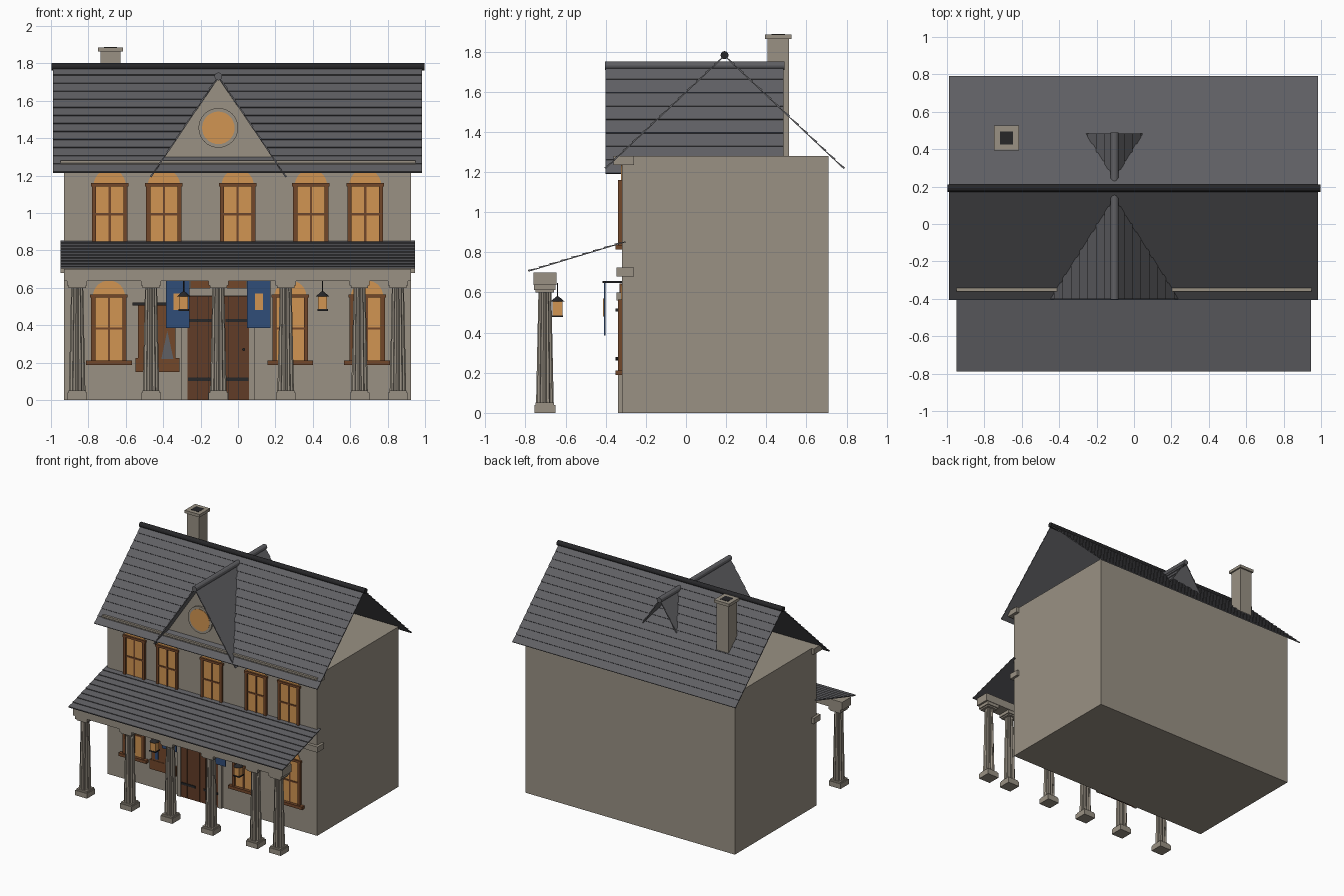
import bpy, bmesh, math
from mathutils import Vector, Matrix

if "Cube" in bpy.data.objects:
    bpy.data.objects.remove(bpy.data.objects["Cube"])


def material(name, rgb):
    m = bpy.data.materials.new(name)
    m.use_nodes = True
    m.diffuse_color = (*rgb, 1)
    m.node_tree.nodes["Principled BSDF"].inputs["Base Color"].default_value = (*rgb, 1)
    return m


STONE = material("warm_stone", (0.32, 0.283, 0.23))
SLATE = material("grey_slate", (0.115, 0.115, 0.125))
DARK = material("dark_metal", (0.02, 0.02, 0.022))
WOOD = material("brown_wood", (0.17, 0.063, 0.023))
DOOR = material("door_wood", (0.12, 0.045, 0.02))
GLOW = material("amber_glass", (0.64, 0.3, 0.085))
BLUE = material("blue_cloth", (0.03, 0.075, 0.19))

FRONT = -0.32   # front wall plane
MID = -0.105    # axis of door and dormer


def finish(name, bm, mat):
    bmesh.ops.recalc_face_normals(bm, faces=bm.faces)
    me = bpy.data.meshes.new(name)
    bm.to_mesh(me)
    bm.free()
    me.materials.append(mat)
    ob = bpy.data.objects.new(name, me)
    bpy.context.collection.objects.link(ob)
    return ob


def box(name, x, y, z, mat):
    bm = bmesh.new()
    size = [r[1] - r[0] for r in (x, y, z)]
    mid = [(r[1] + r[0]) / 2 for r in (x, y, z)]
    bmesh.ops.create_cube(bm, size=1, matrix=Matrix.Translation(mid) @ Matrix.Diagonal((*size, 1)))
    return finish(name, bm, mat)


def plate(name, cx, half, z0, z1, depth, mat, back=FRONT):
    """Flat piece standing off the front wall."""
    return box(name, (cx - half, cx + half), (back - depth, back), (z0, z1), mat)


def prism(name, pts, axis, lo, hi, mat):
    """Extrude a profile of (x or y, z) points along the other ground axis."""
    bm = bmesh.new()
    place = (lambda p, t: (t, p[0], p[1])) if axis == "x" else (lambda p, t: (p[0], t, p[1]))
    face = bm.faces.new([bm.verts.new(place(p, lo)) for p in pts])
    ext = bmesh.ops.extrude_face_region(bm, geom=[face])
    shift = Vector(place((0, 0), hi - lo))
    bmesh.ops.translate(bm, vec=shift, verts=[v for v in ext["geom"] if isinstance(v, bmesh.types.BMVert)])
    return finish(name, bm, mat)


def slope(name, top, eave, courses, axis, lo, hi):
    """Thin roof plane with overlapping slate courses."""
    a, b = Vector(top), Vector(eave)
    d = b - a
    n = Vector((-d.y, d.x)).normalized()
    if n.y < 0:
        n = -n
    pts = [a]
    for i in range(courses):
        pts += [a + d * i / courses + n * 0.004, a + d * (i + 1) / courses + n * 0.01]
    return prism(name, pts + [b], axis, lo, hi, SLATE)


def cylinder(name, centre, axis, r1, r2, length, mat, sides=24):
    bm = bmesh.new()
    turn = {"x": Matrix.Rotation(math.pi / 2, 4, "Y"), "y": Matrix.Rotation(math.pi / 2, 4, "X"),
            "z": Matrix.Identity(4)}[axis]
    bmesh.ops.create_cone(bm, cap_ends=True, segments=sides, radius1=r1, radius2=r2,
                          depth=length, matrix=Matrix.Translation(centre) @ turn)
    return finish(name, bm, mat)


# Main block and stone bands
box("house_walls", (-0.93, 0.925), (FRONT, 0.71), (0, 1.28), STONE)
box("cornice", (-0.95, 0.95), (-0.36, -0.26), (1.235, 1.28), STONE)
box("middle_band", (-0.95, 0.945), (-0.345, -0.26), (0.68, 0.725), STONE)

# Main roof, open at the gable ends
for label, y in (("front", -0.4), ("back", 0.785)):
    slope("roof_" + label, (0.192, 1.775), (y, 1.215), 13, "x", -0.99, 0.985)
cylinder("roof_ridge", (0, 0.192, 1.782), "x", 0.02, 0.02, 1.995, DARK, 12)

# Dormer
for label, s in (("left", 1), ("right", -1)):
    slope("dormer_roof_" + label, (MID, 1.725), (MID + s * 0.358, 1.19), 8, "y", -0.4, 0.485)
cylinder("dormer_ridge", (MID, 0.043, 1.73), "y", 0.021, 0.021, 0.895, SLATE, 12)
prism("dormer_gable", [(MID - 0.3, 1.28), (MID + 0.3, 1.28), (MID, 1.722)], "y", -0.318, -0.3, STONE)
cylinder("round_window_surround", (MID, -0.322, 1.455), "y", 0.106, 0.106, 0.02, STONE, 32)
cylinder("round_window_glass", (MID, -0.33, 1.455), "y", 0.087, 0.087, 0.01, GLOW, 32)

# Chimney
cx, cy = -0.682, 0.46
box("chimney", (cx - 0.054, cx + 0.054), (cy - 0.054, cy + 0.054), (1.28, 1.865), STONE)
box("chimney_cap", (cx - 0.066, cx + 0.066), (cy - 0.066, cy + 0.066), (1.862, 1.885), STONE)
box("chimney_flue", (cx - 0.034, cx + 0.034), (cy - 0.034, cy + 0.034), (1.88, 1.887), DARK)


# Windows with arched heads
def window(name, x, z0, z1):
    w, zm = 0.092, (z0 + z1) / 2
    cylinder(name + "_arch", (x, FRONT, z1 - 0.012), "y", 0.086, 0.086, 0.01, GLOW, 32)
    plate(name + "_glass", x, w, z0, z1, 0.008, GLOW)
    for s in (-1, 1):
        plate(name + "_jamb", x + s * (w - 0.008), 0.011, z0, z1, 0.018, WOOD)
    plate(name + "_head", x, w + 0.008, z1 - 0.018, z1, 0.018, WOOD)
    plate(name + "_sill", x, w + 0.03, z0 - 0.012, z0 + 0.012, 0.032, WOOD)
    plate(name + "_mullion", x, 0.006, z0, z1, 0.013, WOOD)
    plate(name + "_crossbar", x, w, zm - 0.006, zm + 0.006, 0.013, WOOD)


for x in (-0.686, -0.396, -0.002, 0.39, 0.68):
    window("upper_window", x, 0.825, 1.16)
for x in (-0.69, 0.28, 0.69):
    window("lower_window", x, 0.2, 0.565)

# Plank door with stone surround
for i in range(6):
    plate("door_plank", MID + (i - 2.5) * 0.055, 0.0262, 0, 0.555, 0.015, DOOR)
plate("door_backing", MID, 0.165, 0, 0.555, 0.008, DARK)
for s in (-1, 1):
    plate("door_jamb", MID + s * 0.18, 0.016, 0, 0.56, 0.02, STONE)
    for z in (0.11, 0.425):
        plate("door_strap", MID + s * 0.1, 0.062, z - 0.009, z + 0.009, 0.02, DARK)
plate("door_lintel", MID, 0.2, 0.56, 0.6, 0.025, STONE)
plate("door_head_panel", MID, 0.15, 0.6, 0.645, 0.012, WOOD)
cylinder("door_knob", (0.03, FRONT - 0.02, 0.27), "y", 0.008, 0.008, 0.02, DARK, 10)

# Carved board beside the door
plate("board_panel", -0.435, 0.1, 0.2, 0.505, 0.012, WOOD)
plate("board_foot", -0.43, 0.117, 0.15, 0.225, 0.016, WOOD)
plate("board_top", -0.475, 0.09, 0.505, 0.52, 0.03, DARK)
plate("board_blue_mark", -0.485, 0.012, 0.24, 0.36, 0.017, BLUE)
prism("board_grey_mark", [(-0.41, 0.22), (-0.345, 0.22), (-0.378, 0.37)], "y", FRONT - 0.017, FRONT, SLATE)

# Hanging banners
for x in (-0.322, 0.112):
    box("banner", (x - 0.063, x + 0.063), (-0.409, -0.401), (0.385, 0.65), BLUE)
    plate("banner_emblem", x, 0.022, 0.48, 0.57, 0.004, GLOW, -0.409)
    box("banner_bracket", (x - 0.065, x + 0.065), (-0.41, -0.4), (0.648, 0.657), DARK)
    box("banner_arm", (x - 0.005, x + 0.005), (-0.415, FRONT), (0.648, 0.657), DARK)

# Porch roof and beam
slope("porch_roof", (-0.3, 0.85), (-0.785, 0.703), 9, "x", -0.95, 0.945)
box("porch_beam", (-0.93, 0.925), (-0.76, -0.645), (0.637, 0.7), STONE)


# Fluted porch columns
def shaft(x, y):
    bm = bmesh.new()
    flutes = 12
    bmesh.ops.create_cone(bm, cap_ends=True, segments=2 * flutes, radius1=0.044, radius2=0.032, depth=0.57)
    for v in bm.verts:
        if round(math.atan2(v.co.y, v.co.x) * flutes / math.pi) % 2:
            v.co.xy *= 0.82
    bmesh.ops.translate(bm, verts=bm.verts, vec=(x, y, 0.33))
    finish("column_shaft", bm, STONE)


py = -0.703
for x in (-0.86, -0.465, MID, 0.255, 0.65, 0.855):
    shaft(x, py)
    for label, h, z in (("base", 0.052, (0, 0.04)), ("base_step", 0.046, (0.04, 0.052)),
                        ("neck", 0.046, (0.6, 0.612)), ("capital", 0.054, (0.612, 0.64))):
        box("column_" + label, (x - h, x + h), (py - h, py + h), z, STONE)

# Porch lanterns
for x in (-0.29, 0.452):
    y = -0.64
    box("lantern_glass", (x - 0.024, x + 0.024), (y - 0.024, y + 0.024), (0.485, 0.555), GLOW)
    box("lantern_base", (x - 0.028, x + 0.028), (y - 0.028, y + 0.028), (0.477, 0.486), DARK)
    cylinder("lantern_hood", (x, y, 0.567), "z", 0.036, 0.006, 0.026, DARK, 12)
    cylinder("lantern_chain", (x, y, 0.612), "z", 0.003, 0.003, 0.07, DARK, 8)
